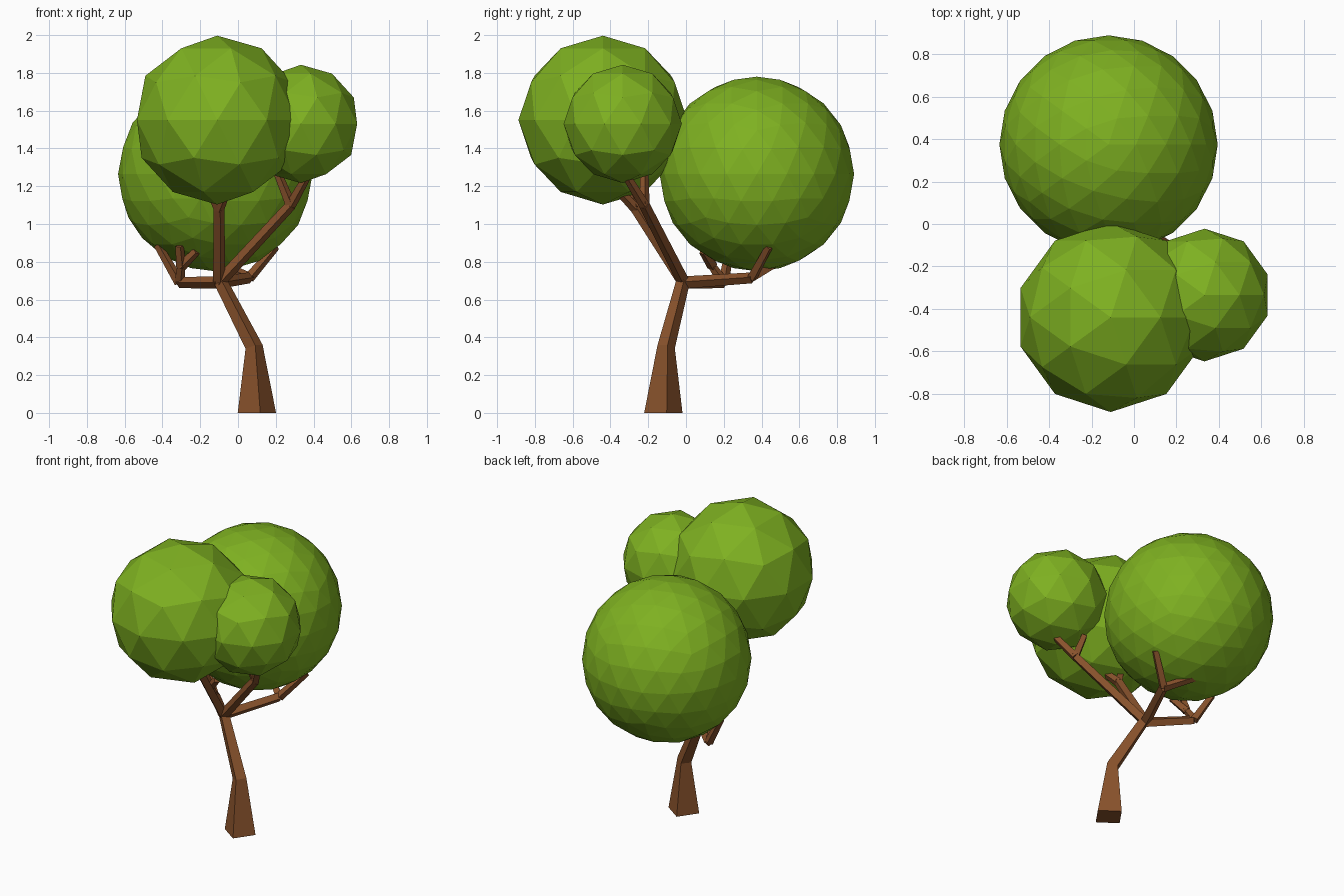
import bpy, bmesh, math
from mathutils import Vector

if "Cube" in bpy.data.objects:
    bpy.data.objects.remove(bpy.data.objects["Cube"])


def material(name, color):
    m = bpy.data.materials.new(name)
    m.diffuse_color = color
    m.use_nodes = True
    m.node_tree.nodes["Principled BSDF"].inputs["Base Color"].default_value = m.diffuse_color
    return m


BARK = material("bark", (0.25, 0.085, 0.025, 1))
LEAF = material("leaf", (0.21, 0.44, 0.015, 1))


def finish(name, bm, mat):
    bmesh.ops.recalc_face_normals(bm, faces=bm.faces)
    me = bpy.data.meshes.new(name)
    bm.to_mesh(me)
    bm.free()
    me.materials.append(mat)
    ob = bpy.data.objects.new(name, me)
    bpy.context.collection.objects.link(ob)
    return ob


def limb(name, path, radii, level_base=False):
    """Square-section tapered limb swept through the path points."""
    pts = [Vector(p) for p in path]
    ref = Vector((math.cos(math.radians(-80)), math.sin(math.radians(-80)), 0))
    bm = bmesh.new()
    rings = []
    for i, (p, r) in enumerate(zip(pts, radii)):
        t = Vector()
        if i > 0:
            t += (p - pts[i - 1]).normalized()
        if i < len(pts) - 1:
            t += (pts[i + 1] - p).normalized()
        if level_base and i == 0:
            t = Vector((0, 0, 1))
        t.normalize()
        ref = (ref - t * ref.dot(t)).normalized()
        side = t.cross(ref)
        rings.append([bm.verts.new(p + d * r) for d in (ref, side, -ref, -side)])
    for a, b in zip(rings, rings[1:]):
        for k in range(4):
            n = (k + 1) % 4
            bm.faces.new((a[k], a[n], b[n], b[k]))
    bm.faces.new(rings[0])
    bm.faces.new(rings[-1])
    return finish(name, bm, BARK)


def crown(name, center, radius, subdivisions):
    bm = bmesh.new()
    bmesh.ops.create_icosphere(bm, subdivisions=subdivisions, radius=radius)
    bmesh.ops.translate(bm, verts=bm.verts, vec=center)
    return finish(name, bm, LEAF)


# Leafy crowns
crown("back_crown", (-0.12, 0.375, 1.265), 0.515, 3)
crown("front_crown", (-0.11, -0.44, 1.55), 0.447, 2)
crown("side_crown", (0.333, -0.335, 1.53), 0.313, 2)

# Bent trunk
hub = (-0.10, -0.012, 0.69)
limb("trunk", [(0.10, -0.12, 0), (0.085, -0.105, 0.35), (-0.10, -0.012, 0.71)],
     [0.103, 0.047, 0.036], True)

# Main branches, each carrying twigs that reach into a crown
front_fork = (-0.10, -0.265, 1.08)
side_fork = (0.28, -0.22, 1.10)
right_fork = (0.06, 0.35, 0.715)
left_fork = (-0.31, 0.20, 0.69)
for name, fork in (("front_branch", front_fork), ("side_branch", side_fork),
                   ("right_branch", right_fork), ("left_branch", left_fork)):
    limb(name, [hub, fork], [0.033, 0.029])

twig_fork = (-0.30, 0.14, 0.775)
twigs = [
    (front_fork, (-0.16, -0.31, 1.20)),
    (front_fork, (-0.05, -0.38, 1.20)),
    (side_fork, (0.21, -0.22, 1.27)),
    (side_fork, (0.37, -0.32, 1.26)),
    (right_fork, (0.20, 0.44, 0.88)),
    (right_fork, (-0.10, 0.48, 0.79)),
    (left_fork, (-0.425, 0.235, 0.89)),
    (left_fork, twig_fork),
    (twig_fork, (-0.31, 0.09, 0.885)),
    (twig_fork, (-0.22, 0.09, 0.855)),
]
for i, (a, b) in enumerate(twigs):
    limb(f"twig_{i + 1}", [a, b], [0.028, 0.022])
